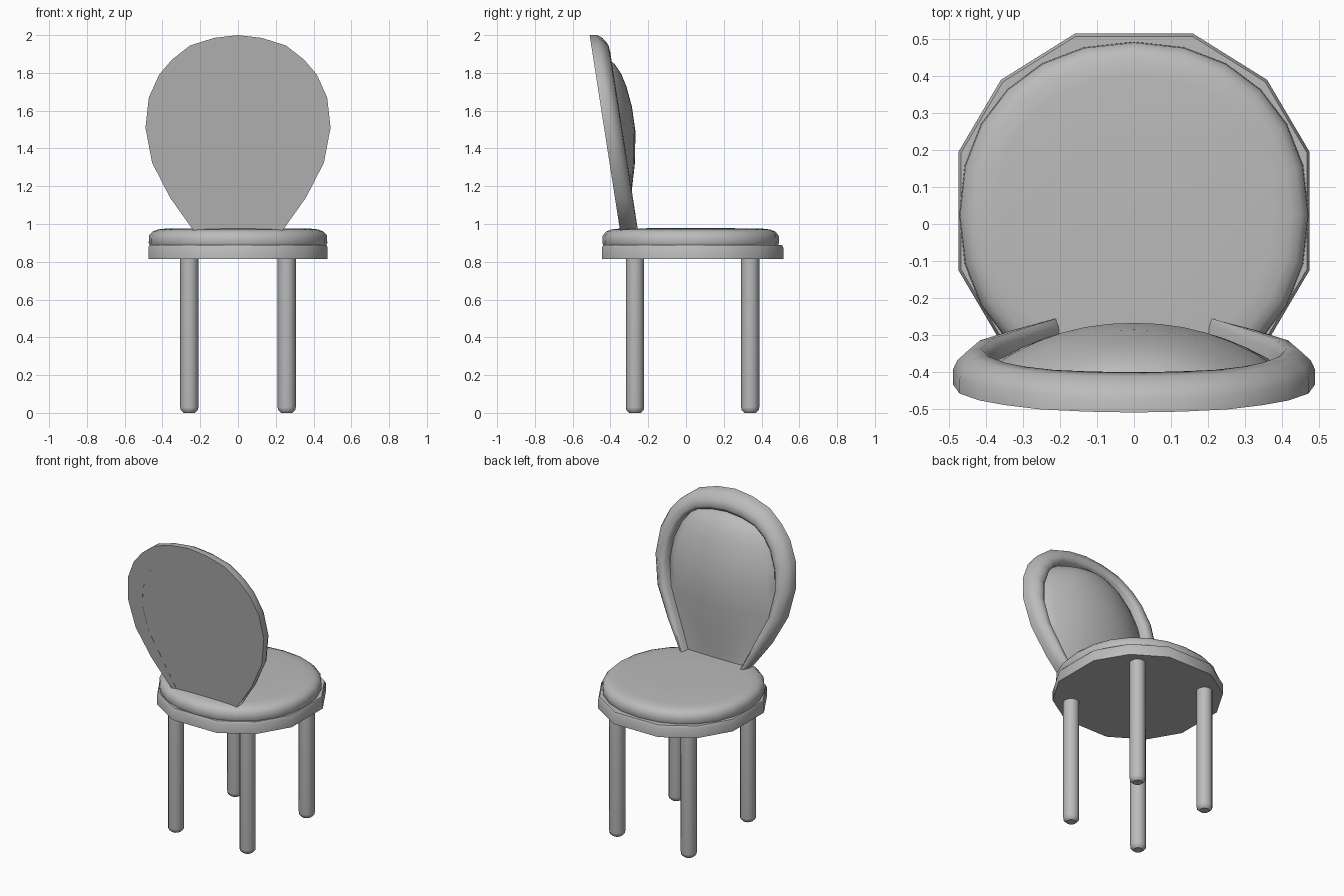
import bpy, bmesh, math

cube = bpy.data.objects.get("Cube")
if cube:
    bpy.data.objects.remove(cube, do_unlink=True)

GREY = (0.5, 0.5, 0.5, 1)
mat = bpy.data.materials.new("plain grey")
mat.use_nodes = True
mat.diffuse_color = GREY
mat.node_tree.nodes["Principled BSDF"].inputs["Base Color"].default_value = GREY


def finish(bm, name, angle=40):
    bmesh.ops.recalc_face_normals(bm, faces=bm.faces)
    mesh = bpy.data.meshes.new(name)
    bm.to_mesh(mesh)
    bm.free()
    mesh.materials.append(mat)
    ob = bpy.data.objects.new(name, mesh)
    bpy.context.collection.objects.link(ob)
    bpy.ops.object.select_all(action="DESELECT")
    ob.select_set(True)
    bpy.context.view_layer.objects.active = ob
    bpy.ops.object.shade_smooth_by_angle(angle=math.radians(angle))
    return ob


def loft(name, rings, closed=True, angle=40):
    """Skin rings of points and cap both ends."""
    bm = bmesh.new()
    loops = [[bm.verts.new(p) for p in ring] for ring in rings]
    n = len(loops[0])
    for a, b in zip(loops, loops[1:]):
        for i in range(n if closed else n - 1):
            j = (i + 1) % n
            bm.faces.new((a[i], a[j], b[j], b[i]))
    bm.faces.new(loops[0])
    bm.faces.new(loops[-1])
    return finish(bm, name, angle)


def mirrored(half):
    """Complete an outline whose last point lies on the centre line."""
    return half + [(-x, z) for x, z in reversed(half[:-1])]


# Four legs with bevelled feet
def circle(x, y, z, r, n=12):
    return [(x + r * math.cos(math.tau * i / n), y + r * math.sin(math.tau * i / n), z)
            for i in range(n)]


for side, x in (("left", 0.258), ("right", -0.258)):
    for end, y in (("front", -0.27), ("rear", 0.34)):
        loft(f"{end}_{side}_leg", [circle(x, y, z, r) for z, r in
             ((0, 0.03), (0.015, 0.046), (0.03, 0.048), (0.84, 0.048))])

# Seat base: twelve-sided slab
SEAT_Y = 0.035
base = [(0.16, -0.48), (0.36, -0.355), (0.475, -0.16)]
base += [(x, -y) for x, y in reversed(base)]
base += [(-x, -y) for x, y in base]
loft("seat_base", [[(x * s, y * s + SEAT_Y, z) for x, y in base] for z, s in
     ((0.815, 1), (0.875, 1), (0.89, 0.985))], angle=50)


# Seat cushion: rounded disc, slightly square
def cushion_ring(z, s, n=24):
    ring = []
    for i in range(n):
        c, d = math.cos(math.tau * i / n), math.sin(math.tau * i / n)
        ring.append((0.473 * s * math.copysign(abs(c) ** 0.93, c),
                     0.468 * s * math.copysign(abs(d) ** 0.93, d) + 0.025, z))
    return ring


loft("seat_cushion", [cushion_ring(z, s) for z, s in
     ((0.885, 0.985), (0.9, 1), (0.94, 0.995), (0.96, 0.955), (0.971, 0.9),
      (0.976, 0.8), (0.978, 0.4))], angle=60)


# Backrest: everything is measured from a leaning rear plane
def lean(x, depth, z):
    return (x, -0.35 - 0.1553 * (z - 0.97) + depth, z)


outer_half = [(0.225, 0.95), (0.36, 1.14), (0.455, 1.325), (0.49, 1.51), (0.472, 1.67),
              (0.418, 1.79), (0.35, 1.87), (0.254, 1.945), (0.127, 1.985), (0, 2.0)]
inner_half = [(0.19, 0.95), (0.275, 1.14), (0.36, 1.325), (0.388, 1.49), (0.37, 1.62),
              (0.325, 1.73), (0.275, 1.795), (0.205, 1.845), (0.11, 1.87), (0, 1.88)]

# Rim: flat behind, rounded in front
section = [(0, 0), (0, 0.04), (0.12, 0.065), (0.4, 0.09), (0.75, 0.095), (0.95, 0.075), (1, 0)]
rim = []
for (ox, oz), (ix, iz) in zip(mirrored(outer_half), mirrored(inner_half)):
    rim.append([lean(ox + (ix - ox) * s, d, oz + (iz - oz) * s) for s, d in section])
loft("back_rim", rim, angle=60)

# Padded panel: domed rows closed by a flat rear
centre_depth = [0.04, 0.085, 0.135, 0.163, 0.165, 0.152, 0.135, 0.11, 0.085, 0.05]
steps = 12
rows = []
for (w, z), peak in zip(inner_half, centre_depth):
    w = max(w, 0.04) + 0.004
    edge = min(0.04, peak)
    row = [lean(-w, 0.001, z)]
    for i in range(steps + 1):
        t = 2 * i / steps - 1
        row.append(lean(w * t, edge + (peak - edge) * (1 - abs(t) ** 2.2), z))
    row.append(lean(w, 0.001, z))
    rows.append(row)
loft("back_panel", rows, angle=60)
